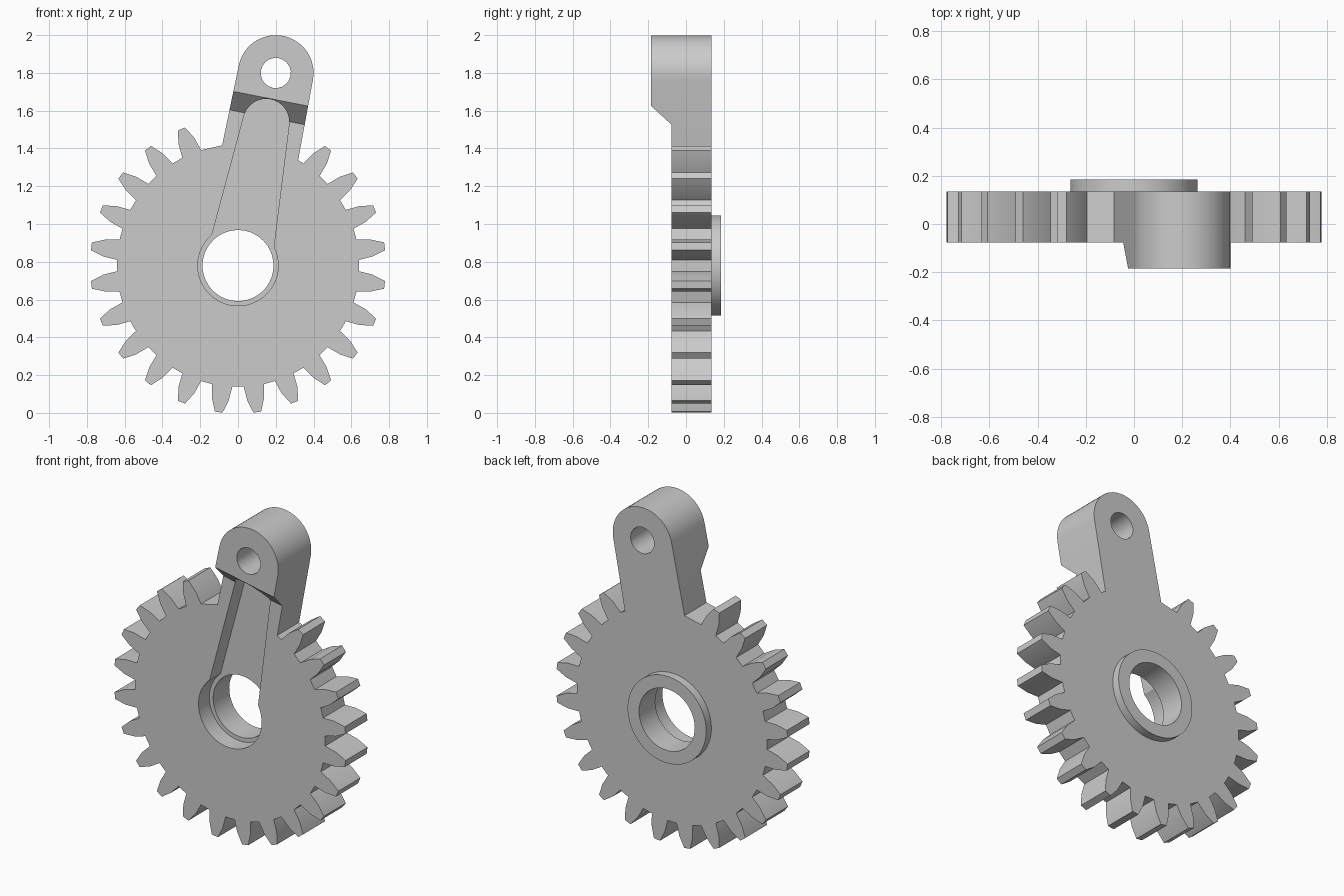
import bpy, bmesh, math
from math import sin, cos, radians

cube = bpy.data.objects.get("Cube")
if cube:
    bpy.data.objects.remove(cube, do_unlink=True)

HUB_Z = 0.78                 # gear axis height
TILT = radians(11.1)         # lean of the lever arm
FRONT, PLATE_FRONT, PLATE_BACK, BACK = -0.184, -0.077, 0.134, 0.184
ROOT, TIP = 0.642, 0.783     # gear radii
EYE_U, EYE_R, ARM_HALF = 1.039, 0.2, 0.205

steel = bpy.data.materials.new("plain_grey")
steel.use_nodes = True
grey = (0.6, 0.6, 0.6, 1)
steel.diffuse_color = grey
steel.node_tree.nodes["Principled BSDF"].inputs["Base Color"].default_value = grey


def polar(r, deg):
    """Point around the hub, angle clockwise from straight up."""
    a = radians(deg)
    return r * sin(a), HUB_Z + r * cos(a)


def along(u, v):
    """Point u along the arm from the hub, v across it."""
    return (u * sin(TILT) + v * cos(TILT), HUB_Z + u * cos(TILT) - v * sin(TILT))


def arc(u, r, start, end, n):
    """Arc centred on the arm axis, angles measured from the arm direction."""
    angles = [radians(start + (end - start) * i / n) for i in range(n + 1)]
    return [along(u + r * cos(a), r * sin(a)) for a in angles]


def solid(name, near, far):
    """Closed prism between two matching loops of 3D points."""
    bm = bmesh.new()
    a = [bm.verts.new(p) for p in near]
    b = [bm.verts.new(p) for p in far]
    bm.faces.new(a)
    bm.faces.new(b[::-1])
    for i in range(len(a)):
        j = (i + 1) % len(a)
        bm.faces.new((a[j], a[i], b[i], b[j]))
    bmesh.ops.recalc_face_normals(bm, faces=bm.faces)
    mesh = bpy.data.meshes.new(name)
    bm.to_mesh(mesh)
    bm.free()
    ob = bpy.data.objects.new(name, mesh)
    mesh.materials.append(steel)
    bpy.context.collection.objects.link(ob)
    return ob


def prism(name, outline, y0, y1):
    return solid(name, [(x, y0, z) for x, z in outline], [(x, y1, z) for x, z in outline])


def disc(name, u, r, y0, y1, n):
    return prism(name, arc(u, r, 0, 360, n)[:-1], y0, y1)


def combine(target, tool, operation):
    tool.hide_render = True
    mod = target.modifiers.new(tool.name, "BOOLEAN")
    mod.operation, mod.solver, mod.object = operation, "EXACT", tool
    bpy.ops.object.select_all(action="DESELECT")
    bpy.context.view_layer.objects.active = target
    target.select_set(True)
    bpy.ops.object.modifier_apply(modifier=mod.name)
    bpy.data.objects.remove(tool, do_unlink=True)


# Gear and lever outline: 21 teeth, then the arm with its rounded eye
outline = []
for k in range(21):
    mid = 37.5 + 15 * k
    for r, half in ((ROOT, -4.8), (0.715, -3.6), (TIP, -1.5),
                    (TIP, 1.5), (0.715, 3.6), (ROOT, 4.8)):
        outline.append(polar(r, mid + half))
arm_root = math.sqrt(ROOT ** 2 - ARM_HALF ** 2)
outline.append(along(arm_root, -ARM_HALF))
outline += arc(EYE_U, EYE_R, -90, 90, 24)
outline.append(along(arm_root, ARM_HALF))
gear = prism("gear_lever", outline, FRONT, PLATE_BACK)

# Step the plate back, leaving the thick arm head with a sloped shoulder
step = [(-1, PLATE_FRONT), (0.80, PLATE_FRONT), (0.95, -0.2375), (-1, -0.2375)]
sides = [[(along(u, v)[0], y, along(u, v)[1]) for u, y in step] for v in (-1.2, 1.2)]
combine(gear, solid("shoulder_cutter", *sides), "DIFFERENCE")

# Raised ring on the back
combine(gear, disc("back_boss", 0, 0.265, 0.08, BACK, 48), "UNION")

# Front pocket: round seat around the bore with a tapering slot up the arm
pocket = arc(0, 0.213, 51.5, 308.5, 36) + arc(0.775, 0.122, -87, 87, 16)
combine(gear, prism("pocket_cutter", pocket, -0.4, 0.0285), "DIFFERENCE")

# Hub bore and eye hole
combine(gear, disc("bore_cutter", 0, 0.188, -0.5, 0.5, 40), "DIFFERENCE")
combine(gear, disc("eye_cutter", EYE_U, 0.08, -0.5, 0.5, 20), "DIFFERENCE")

bpy.ops.object.shade_smooth_by_angle(angle=radians(30))
